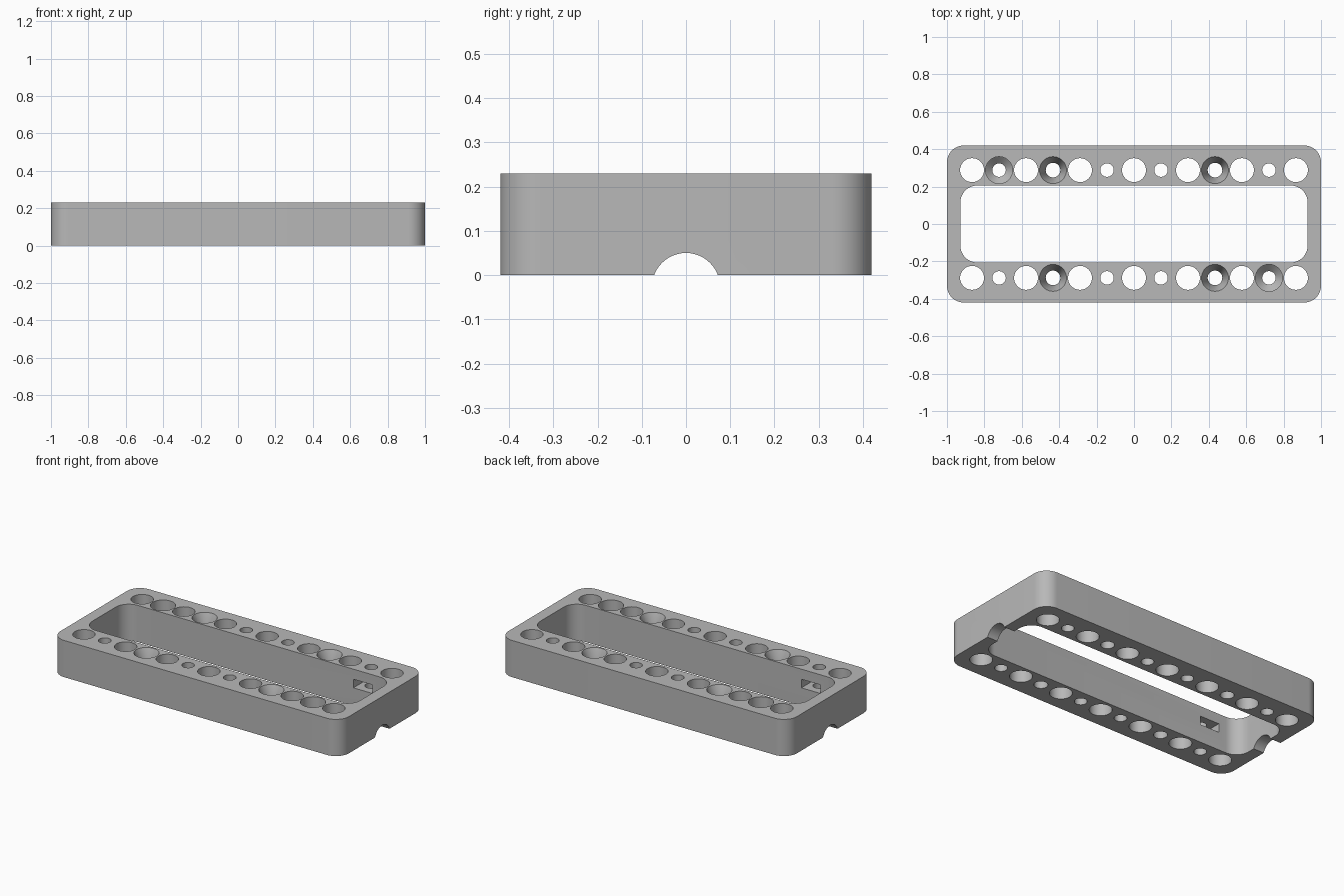
import bpy, bmesh, math

default = bpy.data.objects.get("Cube")
if default:
    bpy.data.objects.remove(default, do_unlink=True)

HEIGHT, PITCH, ROW_Y = 0.23, 0.1443, 0.288
SMALL, LARGE, HEAD = 0.036, 0.064, 0.072

grey = bpy.data.materials.new("plain grey")
grey.diffuse_color = (0.48, 0.48, 0.48, 1)
grey.use_nodes = True
grey.node_tree.nodes["Principled BSDF"].inputs["Base Color"].default_value = (0.48, 0.48, 0.48, 1)


def loft(name, rings):
    """Closed solid through rings of equal point count."""
    bm = bmesh.new()
    loops = [[bm.verts.new(p) for p in ring] for ring in rings]
    for low, high in zip(loops, loops[1:]):
        for i in range(len(low)):
            j = (i + 1) % len(low)
            bm.faces.new((low[i], low[j], high[j], high[i]))
    bm.faces.new(loops[0][::-1])
    bm.faces.new(loops[-1])
    bmesh.ops.recalc_face_normals(bm, faces=bm.faces)
    mesh = bpy.data.meshes.new(name)
    bm.to_mesh(mesh)
    bm.free()
    mesh.materials.append(grey)
    ob = bpy.data.objects.new(name, mesh)
    bpy.context.collection.objects.link(ob)
    return ob


def rounded_block(name, hx, hy, r, z0, z1, steps=12):
    outline = []
    for k, (sx, sy) in enumerate([(1, 1), (-1, 1), (-1, -1), (1, -1)]):
        for s in range(steps + 1):
            a = (k + s / steps) * math.pi / 2
            outline.append((sx * (hx - r) + r * math.cos(a), sy * (hy - r) + r * math.sin(a)))
    return loft(name, [[(x, y, z) for x, y in outline] for z in (z0, z1)])


def turned(name, x, y, profile, sides=40):
    angles = [2 * math.pi * i / sides for i in range(sides)]
    return loft(name, [[(x + r * math.cos(a), y + r * math.sin(a), z) for a in angles]
                       for r, z in profile])


# Frame body and the cutters that shape it
frame = rounded_block("frame", 1.0, 0.42, 0.09, 0, HEIGHT)


def cut(cutter):
    mod = frame.modifiers.new("cut", 'BOOLEAN')
    mod.operation, mod.solver, mod.object = 'DIFFERENCE', 'EXACT', cutter
    bpy.context.view_layer.objects.active = frame
    bpy.ops.object.modifier_apply(modifier=mod.name)
    bpy.data.objects.remove(cutter, do_unlink=True)


cut(rounded_block("window_cutter", 0.928, 0.206, 0.09, -0.1, HEIGHT + 0.1))

# Arched cable channel under both ends
arch = [(0.077 * math.cos(a), -0.027 + 0.077 * math.sin(a))
        for a in (2 * math.pi * i / 48 for i in range(48))]
cut(loft("channel_cutter", [[(x, y, z) for y, z in arch] for x in (-1.1, 1.1)]))

# Hole profiles, from bottom to top
TOP = HEIGHT + 0.05
plain_large = [(LARGE, -0.05), (LARGE, TOP)]
plain_small = [(SMALL, -0.05), (SMALL, TOP)]
countersunk = [(0.039, -0.05), (0.039, HEIGHT - 0.085), (HEAD, HEIGHT), (HEAD, TOP)]
sunk_bore = [(SMALL, -0.05), (SMALL, 0.085), (HEAD, 0.12), (HEAD, TOP)]

# The two rows match under a half turn
for side in (1, -1):
    for n in range(-6, 7):
        if n % 2 == 0:
            profile = plain_large
        elif abs(n) == 3:
            profile = countersunk
        elif n == -5:
            profile = sunk_bore
        else:
            profile = plain_small
        cut(turned("hole_cutter", side * n * PITCH, side * ROW_Y, profile))

    # Nut slot opening into the window, ending in a half hexagon
    half = 0.066
    tip = half / math.cos(math.pi / 6)
    slot = [(-half, 0.15), (half, 0.15), (half, ROW_Y + tip / 2),
            (0, ROW_Y + tip), (-half, ROW_Y + tip / 2)]
    cut(loft("nut_slot_cutter", [[(side * (5 * PITCH + x), side * y, z) for x, y in slot]
                                 for z in (0.113, 0.167)]))

# Smooth round walls, crisp edges
bpy.ops.object.select_all(action='DESELECT')
frame.select_set(True)
bpy.context.view_layer.objects.active = frame
bpy.ops.object.shade_smooth_by_angle(angle=math.radians(30))
